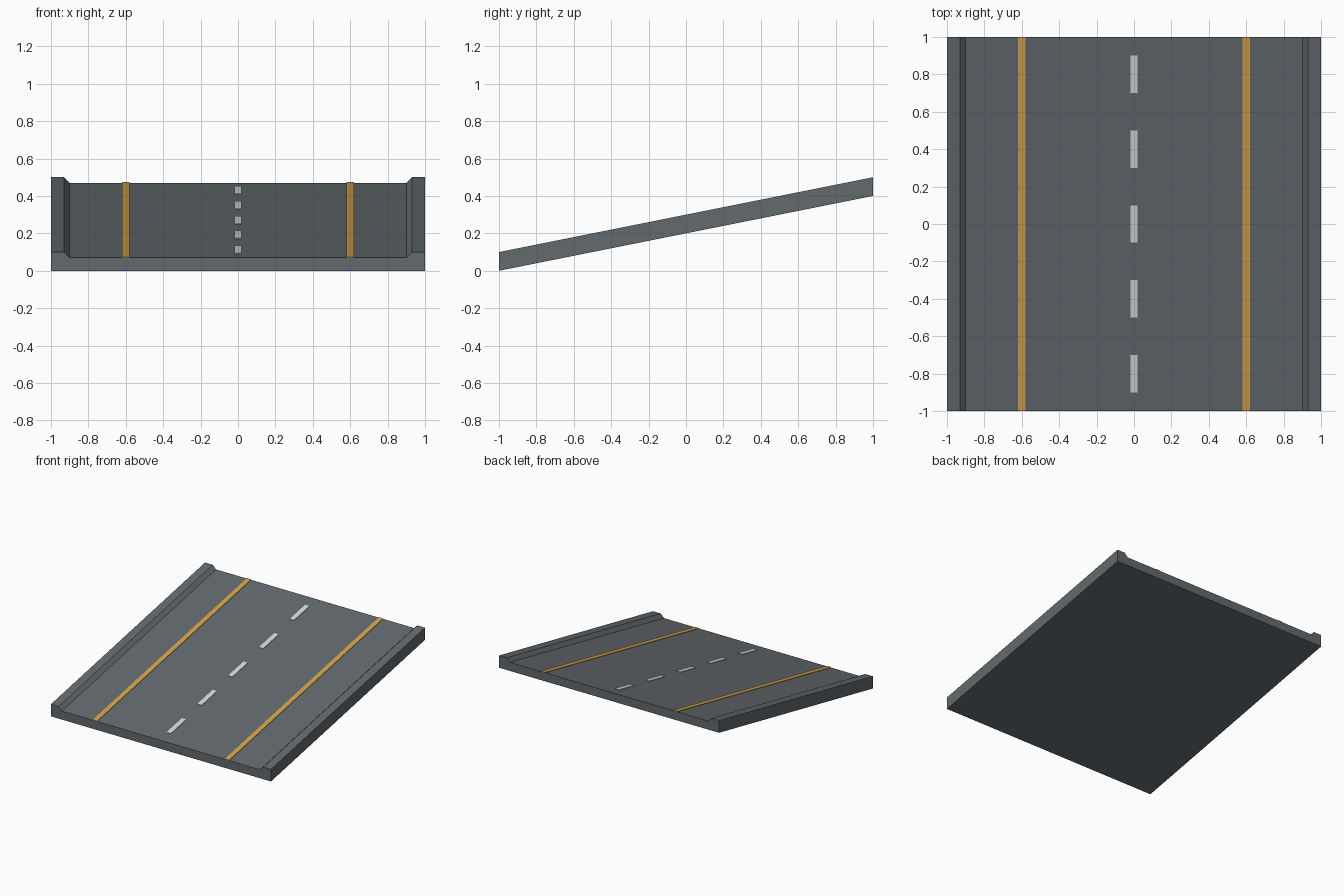
import bpy

if "Cube" in bpy.data.objects:
    bpy.data.objects.remove(bpy.data.objects["Cube"])

SLOPE = 0.2          # rise per unit of y
MID = 0.2            # underside height at y = 0


def material(name, rgb):
    m = bpy.data.materials.new(name)
    m.diffuse_color = (*rgb, 1)
    m.use_nodes = True
    m.node_tree.nodes["Principled BSDF"].inputs["Base Color"].default_value = m.diffuse_color
    return m


asphalt = material("asphalt grey", (0.125, 0.142, 0.155))
yellow = material("line yellow", (0.65, 0.36, 0.07))
white = material("line white", (0.66, 0.69, 0.70))


def sloped_extrusion(name, profile, y0, y1, mat):
    """Sweep an x/z profile (counter-clockwise seen from the front) up the slope."""
    n = len(profile)
    verts = [(x, y, z + MID + SLOPE * y) for y in (y0, y1) for x, z in profile]
    faces = [tuple(range(n)), tuple(reversed(range(n, 2 * n)))]
    faces += [((i + 1) % n, i, n + i, n + (i + 1) % n) for i in range(n)]
    mesh = bpy.data.meshes.new(name)
    mesh.from_pydata(verts, [], faces)
    mesh.materials.append(mat)
    obj = bpy.data.objects.new(name, mesh)
    bpy.context.collection.objects.link(obj)
    return obj


def painted_line(name, x, y0, y1, mat):
    w, lo, hi = 0.02, 0.069, 0.074
    box = [(x - w, lo), (x + w, lo), (x + w, hi), (x - w, hi)]
    return sloped_extrusion(name, box, y0, y1, mat)


# Road deck with chamfered kerbs, mirrored half profile
half = [(1, 0), (1, 0.1), (0.93, 0.1), (0.9, 0.07)]
profile = half + [(-x, z) for x, z in reversed(half)]
sloped_extrusion("road_deck", profile, -1, 1, asphalt)

# Yellow edge lines
for side, x in (("left", -0.6), ("right", 0.6)):
    painted_line(f"edge_line_{side}", x, -1, 1, yellow)

# White centre dashes
for i in range(5):
    y = -0.8 + 0.4 * i
    painted_line(f"centre_dash_{i + 1}", 0, y - 0.1, y + 0.1, white)
